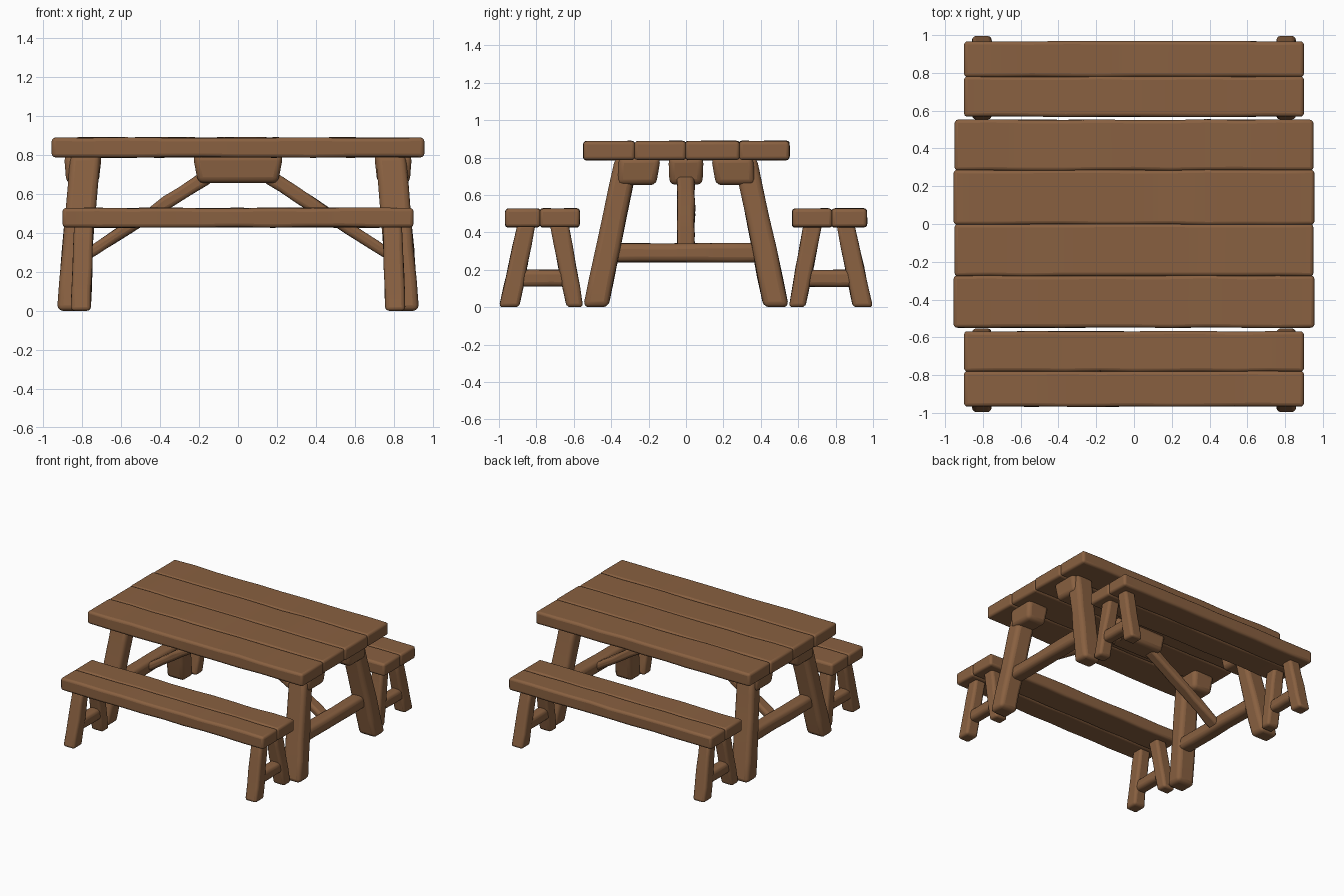
import bpy, bmesh, math, random
from mathutils import Vector

if "Cube" in bpy.data.objects:
    bpy.data.objects.remove(bpy.data.objects["Cube"])

random.seed(4)
wood = bpy.data.materials.new("brown wood")
wood.diffuse_color = (0.250, 0.118, 0.052, 1)
wood.use_nodes = True
wood.node_tree.nodes["Principled BSDF"].inputs["Base Color"].default_value = wood.diffuse_color


def beam(name, start, end, bevel, cuts=0, wobble=0.0):
    """Four-sided timber lofted between two corner quads, slightly uneven, rounded edges."""
    bm = bmesh.new()
    rings = []
    for i in range(cuts + 2):
        t = i / (cuts + 1)
        ring = []
        for a, b in zip(start, end):
            p = Vector(a).lerp(Vector(b), t)
            if 0 < i < cuts + 1:
                p += Vector([random.uniform(-wobble, wobble) for _ in range(3)])
            ring.append(bm.verts.new(p))
        rings.append(ring)
    for r, s in zip(rings, rings[1:]):
        for k in range(4):
            bm.faces.new((r[k], r[(k + 1) % 4], s[(k + 1) % 4], s[k]))
    bm.faces.new(rings[0])
    bm.faces.new(rings[-1])
    bmesh.ops.recalc_face_normals(bm, faces=bm.faces)
    me = bpy.data.meshes.new(name)
    bm.to_mesh(me)
    bm.free()
    me.materials.append(wood)
    ob = bpy.data.objects.new(name, me)
    bpy.context.collection.objects.link(ob)
    mod = ob.modifiers.new("rounded edges", 'BEVEL')
    mod.width, mod.segments = bevel, 3
    mod.limit_method, mod.angle_limit = 'ANGLE', math.radians(40)
    bpy.ops.object.select_all(action='DESELECT')
    ob.select_set(True)
    bpy.context.view_layer.objects.active = ob
    bpy.ops.object.shade_smooth_by_angle(angle=math.radians(40))
    return ob


def rect_x(x, y0, y1, z0, z1):
    return [(x, y0, z0), (x, y1, z0), (x, y1, z1), (x, y0, z1)]


def rect_y(y, x0, x1, z0, z1):
    return [(x0, y, z0), (x1, y, z0), (x1, y, z1), (x0, y, z1)]


def rect_z(z, x0, x1, y0, y1):
    return [(x0, y0, z), (x1, y0, z), (x1, y1, z), (x0, y1, z)]


def plank(name, hx, y0, y1, z0, z1):
    beam(name, rect_x(-hx, y0, y1, z0, z1), rect_x(hx, y0, y1, z0, z1), 0.018, 9, 0.003)


# Table top: four planks
edges = [-0.547, -0.275, -0.002, 0.285, 0.55]
for i in range(4):
    plank("table_plank", 0.955 - 0.005 * (i % 2), edges[i] - 0.002, edges[i + 1] + 0.002, 0.787, 0.888)

# Bench seats: two planks each
for s in (-1, 1):
    for a, b in ((0.568, 0.782), (0.778, 0.967)):
        plank("bench_plank", 0.9, min(s * a, s * b), max(s * a, s * b), 0.428, 0.527)

# Centre block under the top
beam("centre_block", rect_z(0.655, -0.205, 0.205, -0.088, 0.088),
     rect_z(0.80, -0.232, 0.232, -0.094, 0.094), 0.03)

for sx in (-1, 1):
    # Rail joining the table legs, and diagonal brace up to the centre block
    beam("table_rail", rect_y(-0.42, sx * 0.755, sx * 0.865, 0.24, 0.342),
         rect_y(0.42, sx * 0.755, sx * 0.865, 0.24, 0.342), 0.03, 4, 0.003)
    beam("diagonal_brace", rect_x(sx * 0.13, -0.046, 0.046, 0.66, 0.75),
         rect_x(sx * 0.80, -0.046, 0.046, 0.242, 0.305), 0.02, 7, 0.005)
    for sy in (-1, 1):
        # Splayed table leg
        beam("table_leg", rect_z(0, sx * 0.775, sx * 0.928, sy * 0.415, sy * 0.55),
             rect_z(0.80, sx * 0.705, sx * 0.86, sy * 0.255, sy * 0.378), 0.03, 4, 0.004)
        # Corner block beside the leg top
        beam("corner_block", rect_z(0.653, sx * 0.715, sx * 0.88, sy * 0.16, sy * 0.37),
             rect_z(0.80, sx * 0.698, sx * 0.892, sy * 0.135, sy * 0.36), 0.03)
        # Bench trestle: outer leg, inner leg and rail
        beam("bench_outer_leg", rect_z(0, sx * 0.755, sx * 0.858, sy * 0.892, sy * 1.0),
             rect_z(0.445, sx * 0.742, sx * 0.84, sy * 0.805, sy * 0.90), 0.02, 3, 0.003)
        beam("bench_inner_leg", rect_z(0, sx * 0.755, sx * 0.858, sy * 0.55, sy * 0.638),
             rect_z(0.445, sx * 0.742, sx * 0.84, sy * 0.628, sy * 0.728), 0.02, 3, 0.003)
        beam("bench_rail", rect_y(sy * 0.63, sx * 0.758, sx * 0.845, 0.11, 0.2),
             rect_y(sy * 0.91, sx * 0.758, sx * 0.845, 0.11, 0.2), 0.025, 2, 0.002)
